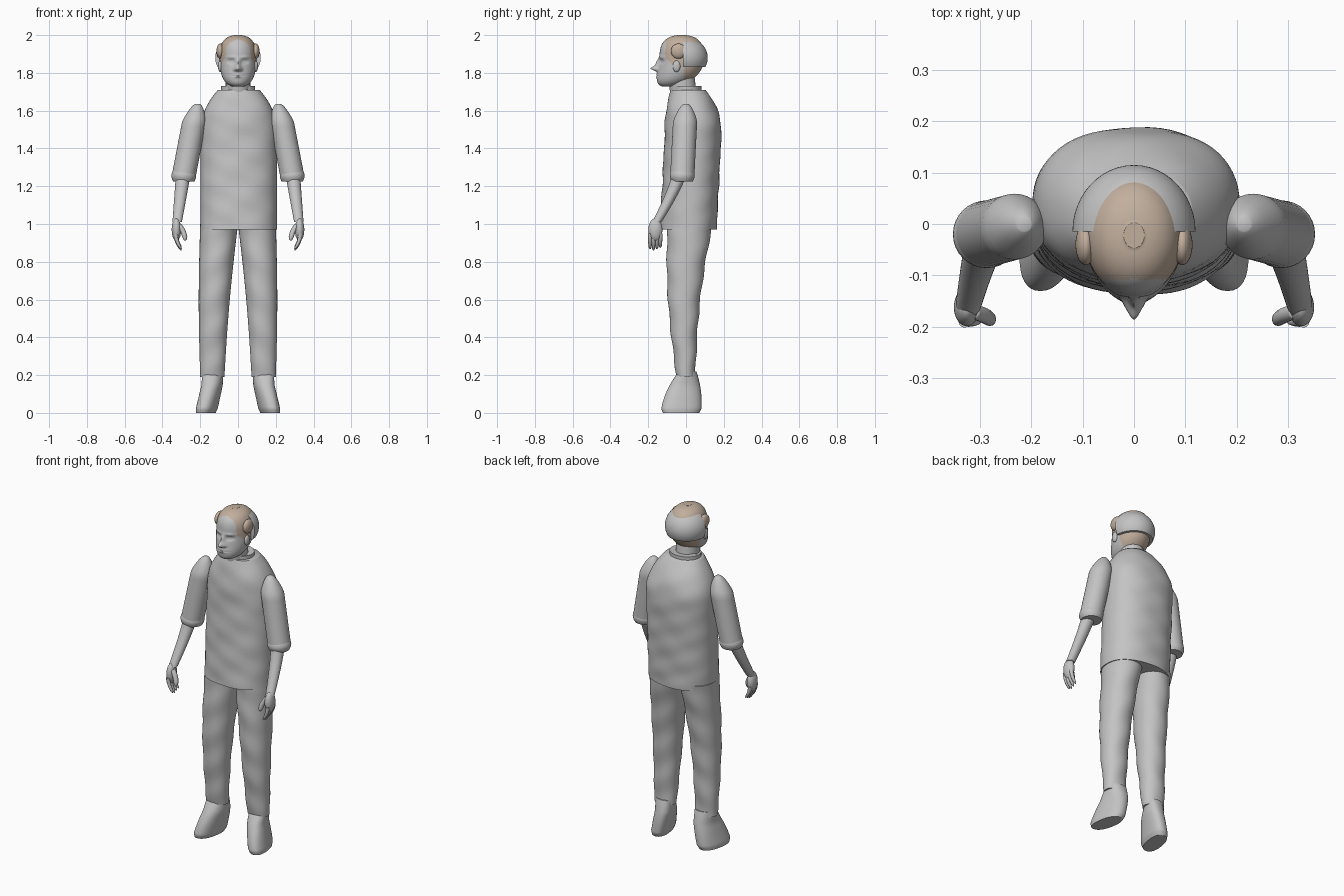
import bpy, bmesh, math
from math import sin, cos, exp, pi, tau, copysign
from mathutils import Vector

if "Cube" in bpy.data.objects:
    bpy.data.objects.remove(bpy.data.objects["Cube"], do_unlink=True)


def material(name, rgb):
    mat = bpy.data.materials.new(name)
    mat.use_nodes = True
    mat.diffuse_color = (*rgb, 1)
    mat.node_tree.nodes["Principled BSDF"].inputs["Base Color"].default_value = (*rgb, 1)
    return mat


GREY = material("plain grey", (0.55, 0.55, 0.55))
BROWN = material("hair brown", (0.54, 0.43, 0.34))


def finish(name, bm, *mats):
    """Turn a bmesh into a smooth shaded object that keeps its hard edges."""
    bmesh.ops.recalc_face_normals(bm, faces=bm.faces)
    mesh = bpy.data.meshes.new(name)
    bm.to_mesh(mesh)
    bm.free()
    for mat in mats:
        mesh.materials.append(mat)
    mesh.shade_smooth()
    mesh.set_sharp_from_angle(angle=pi / 3)
    ob = bpy.data.objects.new(name, mesh)
    bpy.context.collection.objects.link(ob)
    return ob


def loft(name, bottom, top, section, side=1, seg=32, rows=24, power=2,
         deform=None, mats=(GREY,)):
    """Skin level rings; section(t, z) gives centre x, y and radii x, y."""
    bm = bmesh.new()
    loops = []
    for row in range(rows + 1):
        t = (1 - cos(pi * row / rows)) / 2
        z = bottom + (top - bottom) * t
        x, y, rx, ry = section(t, z)
        loop = []
        for k in range(seg):
            c, s = cos(tau * k / seg), sin(tau * k / seg)
            co = Vector((x + rx * copysign(abs(c) ** (2 / power), c),
                         y + ry * copysign(abs(s) ** (2 / power), s), z))
            if deform:
                deform(co)
            co.x *= side
            loop.append(bm.verts.new(co))
        loops.append(loop)
    for low, high in zip(loops, loops[1:]):
        for k in range(seg):
            bm.faces.new((low[k - 1], low[k], high[k], high[k - 1]))
    bm.faces.new(loops[0])
    bm.faces.new(loops[-1])
    return finish(name, bm, *mats)


def ball(centre, radii):
    bm = bmesh.new()
    bmesh.ops.create_uvsphere(bm, u_segments=48, v_segments=32, radius=1)
    bmesh.ops.scale(bm, vec=radii, verts=bm.verts)
    bmesh.ops.translate(bm, vec=centre, verts=bm.verts)
    return bm


# Shirt: straight sides, then shoulders curving in to the collar
def shirt_section(t, z):
    shoulder = max(0, (z - 1.5) / 0.23) ** 2
    lean = 0.025 * min(1, t * 1.5)
    return (0.004, 0.012 + lean - 0.03 * shoulder,
            0.202 - 0.11 * shoulder, 0.15 - 0.07 * shoulder)


def shirt_folds(co):
    co.y += 0.003 * sin(co.z * 40) * sin(co.x * 22 + co.z * 9)


loft("shirt", 0.97, 1.71, shirt_section, seg=64, rows=50, power=2.25, deform=shirt_folds)


# Collar with a notch at the throat
def collar_notch(co):
    if co.y < 0 and co.z > 1.7:
        co.z -= max(0, 0.04 - abs(co.x))


loft("collar", 1.66, 1.73, lambda t, z: (0, 0.005, 0.09, 0.077), seg=64, deform=collar_notch)
loft("neck", 1.66, 1.82, lambda t, z: (0, -0.01 - 0.02 * t, 0.065, 0.07))

# Face bumps: distance from the middle, height, half width, half height, push
BUMPS = {
    "nose_tip": (0, 1.823, 0.015, 0.013, 0.036),
    "nose_bridge": (0, 1.85, 0.012, 0.025, 0.018),
    "nostril": (0.016, 1.817, 0.008, 0.008, 0.01),
    "lips": (0, 1.785, 0.025, 0.012, 0.008),
    "mouth_line": (0, 1.785, 0.03, 0.003, -0.009),
    "eye_socket": (0.036, 1.86, 0.018, 0.01, -0.013),
    "eyeball": (0.036, 1.86, 0.011, 0.005, 0.007),
    "brow": (0.035, 1.883, 0.025, 0.007, 0.005),
}


def face_shape(co):
    fade = max(0, min(1, (-0.05 - co.y) * 25))
    co.y -= fade * sum(
        push * exp(-((abs(co.x) - x) / wide) ** 2 - ((co.z - z) / high) ** 2)
        for x, z, wide, high, push in BUMPS.values())


# Head: rounded crown, jaw sliding forward to the chin
def head_section(t, z):
    v = (z - 1.88) / (0.12 if z > 1.88 else 0.155)
    width = max(0.02, 1 - abs(v) ** 2.7) ** 0.4
    return 0, -0.022 - 0.07 * min(0, v) ** 2, 0.097 * width, 0.118 * width


head = loft("head", 1.727, 2, head_section, seg=96, rows=80,
            deform=face_shape, mats=(GREY, BROWN))
for face in head.data.polygons:
    x, y, z = face.center
    crown = z > 1.83 and y > -0.108 + max(0, 1.88 - z)
    nape = z > 1.755 and y > -0.01
    face.material_index = int(crown or nape)

# Half shell over the back of the skull, cut flat in front and below
shell = ball((0, -0.015, 1.88), (0.12, 0.13, 0.113))
for point, normal in (((0, -0.015, 0), (0, -1, 0)), ((0, 0, 1.83), (0, 0, -1))):
    bmesh.ops.bisect_plane(shell, geom=shell.verts[:] + shell.edges[:] + shell.faces[:],
                           plane_co=point, plane_no=normal, clear_outer=True)
    bmesh.ops.holes_fill(shell, edges=[e for e in shell.edges if e.is_boundary])
finish("head_shell", shell, GREY)


# Sections of the limbs, for the left side
def sleeve_section(t, z):
    drop = 1 - t
    radius = 0.064 * min(1, 0.05 + drop * 4) ** 0.5
    return 0.214 + 0.074 * drop, -0.02 * drop, radius, radius


def cuff_section(t, z):
    radius = 0.056 + 0.01 * sin(pi * t)
    return 0.287, -0.02, radius, radius


def forearm_section(t, z):
    drop = 1 - t
    radius = 0.041 - 0.016 * drop
    return 0.285 + 0.037 * drop, -0.025 - 0.13 * drop ** 1.3, radius, radius


def thumb_section(t, z):
    radius = 0.015 * max(0.02, 1 - (1 - t) ** 6) ** 0.5
    return 0.28 + 0.035 * t * t, -0.19 + 0.02 * t, radius, radius


def finger_section(y):
    def section(t, z):
        curl = 1 - t
        radius = (0.012 - 0.003 * curl) * max(0.02, 1 - curl ** 8) ** 0.5
        return 0.33 - 0.03 * curl * curl, y, radius, radius
    return section


def leg_section(t, z):
    rx = 0.064 + 0.036 * t
    bow = sin(pi * t)
    return 0.2 - rx + 0.008 * bow, 0.02 * t - 0.02 * bow, rx, 0.05 + 0.07 * t


def leg_folds(co):
    co.y += 0.003 * sin(co.z * 34 + co.x * 20)


def shoe_section(t, z):
    sole = 0.9 + 0.1 * min(1, t * 10)
    return (0.166 - 0.03 * min(1, t * 1.5), -0.026 + 0.034 * t ** 1.3,
            0.054 * sole, (0.107 - 0.06 * t * t) * sole)


def toe_out(co):
    co.x -= co.y * 0.16


for side, word in ((1, "left"), (-1, "right")):
    # Ear and the hair beside it
    finish(word + "_ear", ball((side * 0.094, -0.05, 1.835), (0.012, 0.02, 0.03)), GREY)
    finish(word + "_side_hair", ball((side * 0.094, -0.04, 1.915), (0.02, 0.04, 0.04)), BROWN)

    # Sleeve, rolled cuff and bare forearm
    loft(word + "_sleeve", 1.25, 1.635, sleeve_section, side)
    loft(word + "_cuff", 1.225, 1.285, cuff_section, side, rows=10)
    loft(word + "_forearm", 1.01, 1.3, forearm_section, side)

    # Hand with curled fingers
    finish(word + "_palm", ball((side * 0.326, -0.162, 0.97), (0.025, 0.037, 0.06)), GREY)
    for i in range(4):
        tip = 0.86 + 0.007 * abs(i - 1)
        loft(f"{word}_finger_{i + 1}", tip, 0.95, finger_section(-0.19 + 0.018 * i),
             side, seg=12, rows=12)
    loft(word + "_thumb", 0.912, 1, thumb_section, side, seg=12, rows=12)

    # Trouser leg and shoe
    loft(word + "_trouser_leg", 0.19, 1, leg_section, side, seg=40, rows=50,
         power=2.1, deform=leg_folds)
    loft(word + "_shoe", 0, 0.22, shoe_section, side, seg=40, power=2.3, deform=toe_out)
